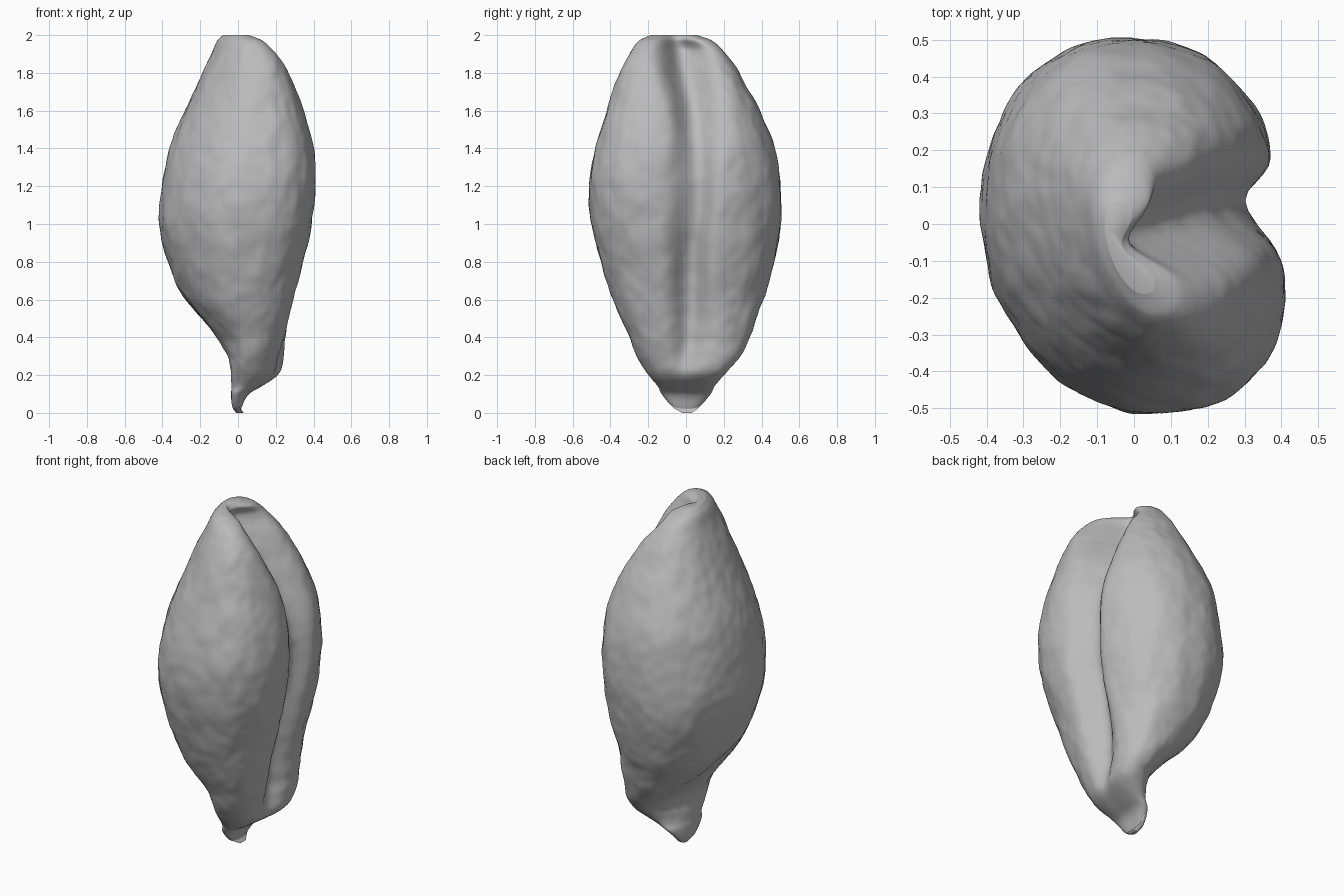
import bpy, bmesh, math
from mathutils import Vector, noise

cube = bpy.data.objects.get("Cube")
if cube:
    bpy.data.objects.remove(cube)

SEGMENTS, RINGS = 160, 170

# Outline by height: z, back x, crease-side x, front y, rear y
OUTLINE = [
    (0, -.01, .01, -.02, .03), (.03, -.03, .02, -.07, .07),
    (.1, -.035, .055, -.13, .13), (.14, -.03, .12, -.15, .15),
    (.19, -.03, .19, -.19, .19), (.23, -.03, .22, -.22, .23),
    (.3, -.05, .24, -.26, .285), (.4, -.12, .26, -.3, .34),
    (.6, -.285, .3, -.39, .41), (.8, -.37, .35, -.45, .47),
    (1, -.415, .39, -.5, .5), (1.2, -.4, .41, -.51, .5),
    (1.4, -.36, .395, -.48, .47), (1.6, -.275, .34, -.42, .39),
    (1.8, -.185, .265, -.35, .28), (1.9, -.135, .2, -.3, .21),
    (1.97, -.1, .12, -.25, .14), (2, -.07, .05, -.19, .06)]

# Crease by height: z, centre y, depth, front width, rear width, slant
CREASE = [(0, 0, 0, .06, .06, 0), (.2, 0, .01, .06, .06, -.2),
          (.3, .01, .05, .07, .08, -.13), (.4, .02, .08, .08, .09, -.02),
          (.8, .03, .12, .09, .07, .06), (1.2, .06, .105, .11, .08, .08),
          (1.6, .03, .15, .08, .12, .12), (1.8, -.01, .2, .09, .14, .16),
          (1.92, -.03, .2, .09, .13, .2), (2, -.06, .08, .06, .07, .28)]


def sample(table, z):
    """Smooth cubic interpolation of a table keyed by height."""
    i = 0
    while i < len(table) - 2 and table[i + 1][0] < z:
        i += 1
    a, b = table[i], table[i + 1]
    before, after = table[max(i - 1, 0)], table[min(i + 2, len(table) - 1)]
    span = b[0] - a[0]
    t = (z - a[0]) / span
    result = []
    for k in range(1, len(a)):
        m0 = (b[k] - before[k]) / (b[0] - before[0]) * span
        m1 = (after[k] - a[k]) / (after[0] - a[0]) * span
        result.append((2*t**3 - 3*t*t + 1) * a[k] + (t**3 - 2*t*t + t) * m0
                      + (3*t*t - 2*t**3) * b[k] + (t**3 - t*t) * m1)
    return result


def signed_power(value, power):
    return math.copysign(abs(value) ** power, value)


def surface_point(z, angle):
    x0, x1, y0, y1 = sample(OUTLINE, z)
    groove_y, depth, front_width, rear_width, slant = sample(CREASE, z)
    cx, cy = (x0 + x1) / 2, (y0 + y1) / 2
    c, s = math.cos(angle), math.sin(angle)
    power = .79 if c > 0 else 1          # flatter on the crease side
    x = cx + (x1 - x0) / 2 * signed_power(c, power)
    y = cy + (y1 - y0) / 2 * signed_power(s, power)
    x -= slant * (y - cy)                # front lobe sits further out
    # Overlapping husk edge near the base
    u = -(x + y) / math.sqrt(2)
    edge = .46 + .8 * u
    if y - x > 0 and z > .2:
        inset = .02 / (1 + math.exp(max(-50, min(50, (z - edge) * 120))))
        fade = min(1, (y - x) / .15) * min(1, (z - .2) / .1)
        x += inset * fade * .7
        y -= inset * fade * .7
    # Lengthwise crease
    if c > 0:
        width = front_width if y < groove_y else rear_width
        x -= depth * math.exp(-((y - groove_y) / width) ** 2) * min(1, c * 3)
        x = max(x, x0 + .04 - slant * (y - cy))
    # Gently wrinkled skin
    p = Vector((x, y, z))
    bump = (noise.noise(Vector((x * 9, y * 9, z * 6))) * .008
            + noise.noise(Vector((x * 20, y * 20, z * 15))) * .004)
    bump *= min(1, z * 3, (2 - z) * 6)
    return p + Vector((c, s, 0)) * bump


# Seed skin lofted from rings
bm = bmesh.new()
loops = []
for r in range(RINGS + 1):
    z = 1 - math.cos(math.pi * r / RINGS)
    loops.append([bm.verts.new(surface_point(z, math.tau * i / SEGMENTS))
                  for i in range(SEGMENTS)])
for low, high in zip(loops, loops[1:]):
    for i in range(SEGMENTS):
        j = (i + 1) % SEGMENTS
        bm.faces.new((low[i], low[j], high[j], high[i]))
bm.faces.new(loops[0][::-1])
bm.faces.new(loops[-1])

mesh = bpy.data.meshes.new("seed_husk")
bm.to_mesh(mesh)
bm.free()
seed = bpy.data.objects.new("seed_husk", mesh)
bpy.context.collection.objects.link(seed)
for poly in mesh.polygons:
    poly.use_smooth = True

# Plain grey skin
grey = bpy.data.materials.new("plain_grey")
grey.use_nodes = True
colour = (.5, .5, .5, 1)
grey.diffuse_color = colour
grey.node_tree.nodes["Principled BSDF"].inputs["Base Color"].default_value = colour
mesh.materials.append(grey)
